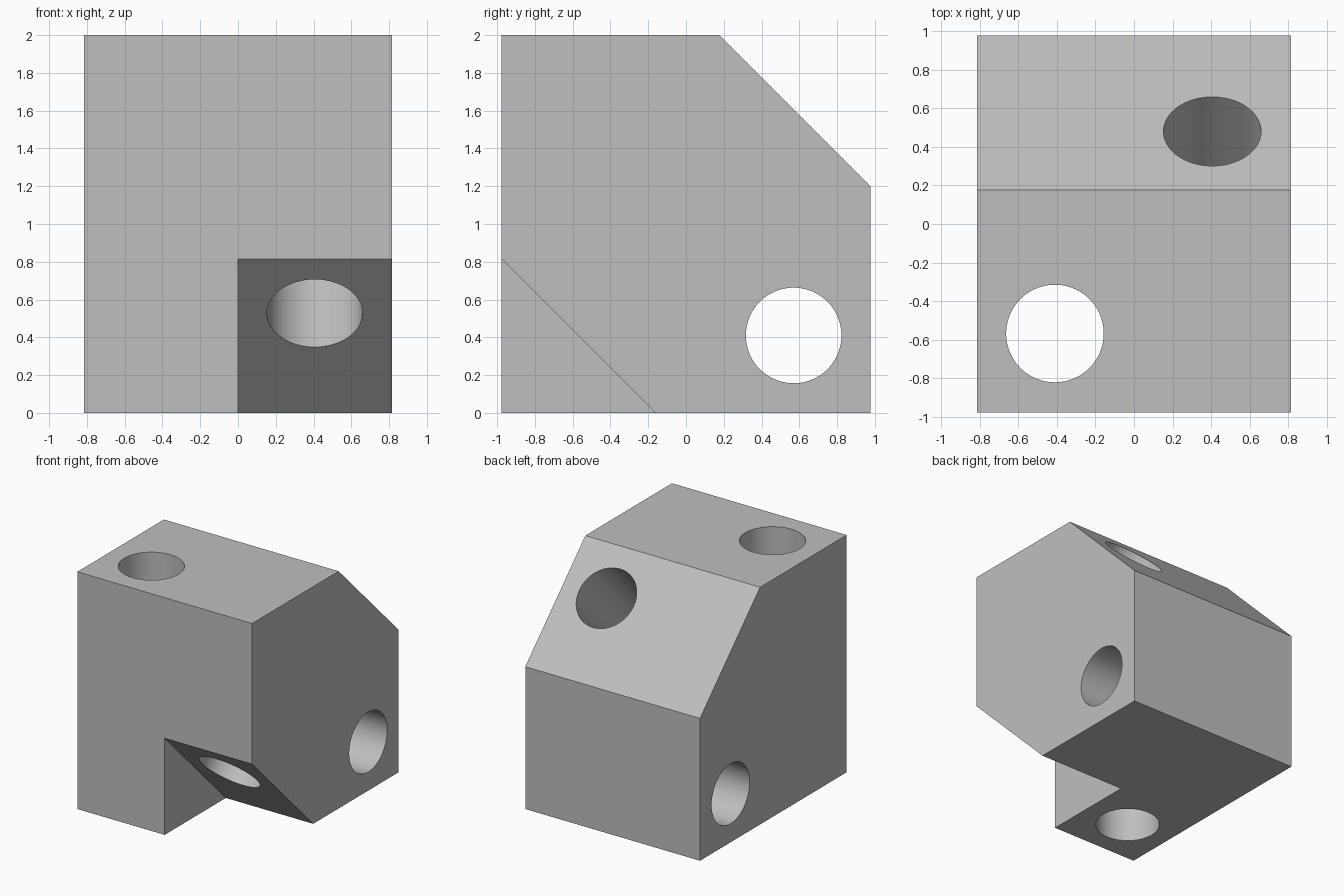
import bpy
import bmesh
from math import pi
from mathutils import Matrix, Vector

if "Cube" in bpy.data.objects:
    bpy.data.objects.remove(bpy.data.objects["Cube"])

W, D, H = 0.815, 0.977, 2.0      # half width, half depth, height
CHAMFER, NOTCH = 0.8, 0.815      # top back bevel, lower front notch
RADIUS = 0.253

grey = bpy.data.materials.new("plain grey")
grey.use_nodes = True
colour = (0.52, 0.52, 0.52, 1)
grey.diffuse_color = colour
grey.node_tree.nodes["Principled BSDF"].inputs["Base Color"].default_value = colour


def add_object(name, bm):
    bmesh.ops.recalc_face_normals(bm, faces=bm.faces)
    mesh = bpy.data.meshes.new(name)
    bm.to_mesh(mesh)
    bm.free()
    mesh.materials.append(grey)
    obj = bpy.data.objects.new(name, mesh)
    bpy.context.collection.objects.link(obj)
    return obj


def prism(name, profile, x0, x1):
    """Extrude a (y, z) profile along x."""
    bm = bmesh.new()
    face = bm.faces.new([bm.verts.new((x0, y, z)) for y, z in profile])
    ext = bmesh.ops.extrude_face_region(bm, geom=[face])
    verts = [v for v in ext["geom"] if isinstance(v, bmesh.types.BMVert)]
    bmesh.ops.translate(bm, verts=verts, vec=(x1 - x0, 0, 0))
    return add_object(name, bm)


def drill(name, centre, axis):
    """Long cylinder through centre along axis."""
    bm = bmesh.new()
    turn = Vector(axis).to_track_quat("Z", "Y").to_matrix().to_4x4()
    bmesh.ops.create_cone(bm, cap_ends=True, segments=96, radius1=RADIUS,
                          radius2=RADIUS, depth=5,
                          matrix=Matrix.Translation(centre) @ turn)
    return add_object(name, bm)


# Block with the sloped upper back edge
block = prism("drilled_block", [(-D, 0), (D, 0), (D, H - CHAMFER),
                                (D - CHAMFER, H), (-D, H)], -W, W)

# Sloped notch under the left half of the front, then the three bores
e = 0.3
cutters = [
    prism("notch_cutter", [(-D - e, NOTCH + e), (-D - e, -e),
                           (-D + NOTCH + e, -e)], 0, W + e),
    drill("vertical_bore", (-0.41, -0.568, 1), (0, 0, 1)),
    drill("side_bore", (0, 0.57, 0.41), (1, 0, 0)),
    drill("diagonal_bore", (0.406, 0.48, 1.697), (0, 1, 1)),
]
for cutter in cutters:
    cutter.hide_render = True
    cutter.hide_set(True)
    mod = block.modifiers.new(cutter.name, "BOOLEAN")
    mod.operation = "DIFFERENCE"
    mod.solver = "EXACT"
    mod.object = cutter

# Bake the cuts and drop the cutters
bpy.context.view_layer.update()
graph = bpy.context.evaluated_depsgraph_get()
result = bpy.data.meshes.new_from_object(block.evaluated_get(graph))
block.modifiers.clear()
block.data = result
for cutter in cutters:
    bpy.data.objects.remove(cutter)

# Smooth bores, sharp block edges
bpy.ops.object.select_all(action="DESELECT")
block.select_set(True)
bpy.context.view_layer.objects.active = block
bpy.ops.object.shade_smooth_by_angle(angle=pi / 6)
